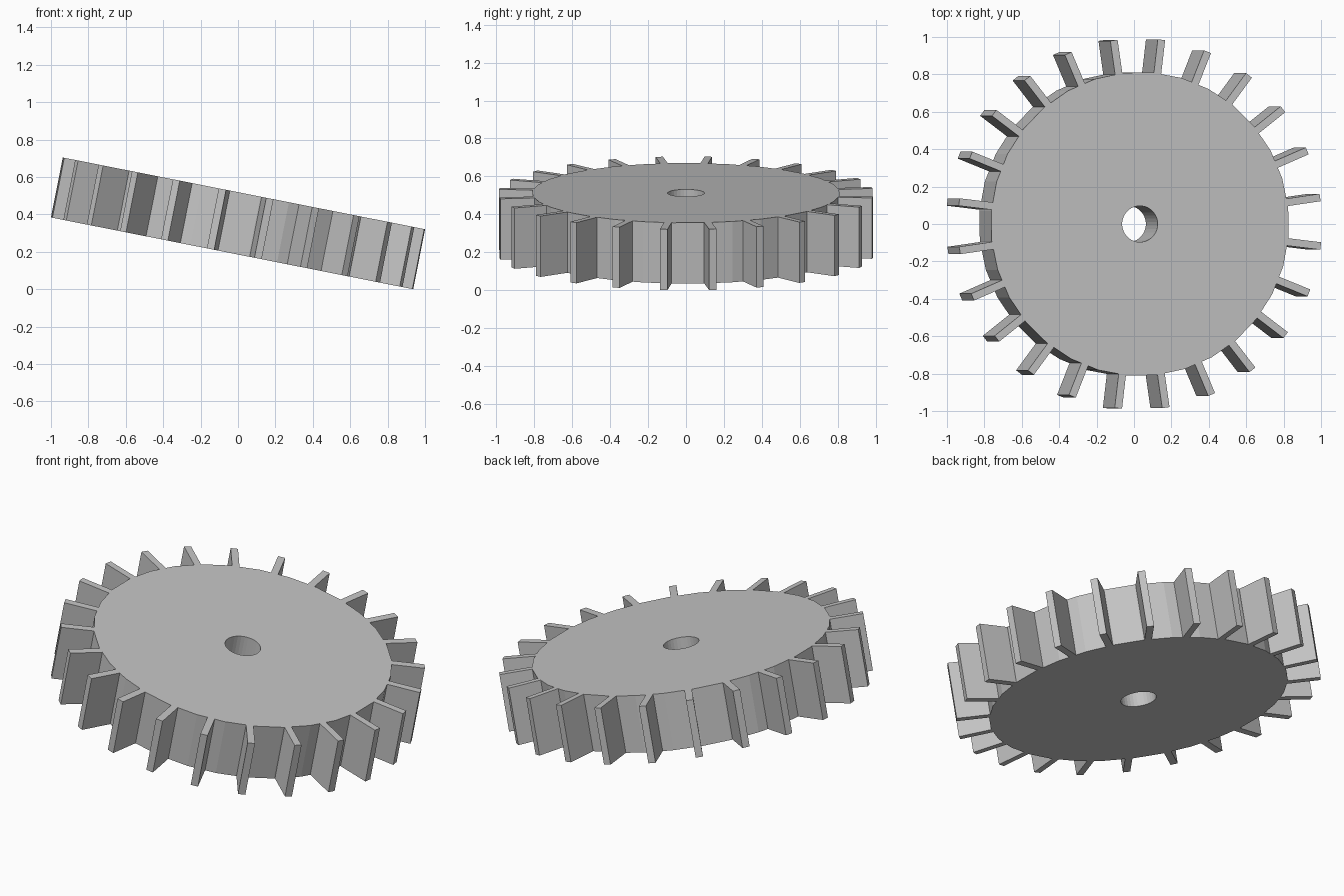
import bpy, bmesh
from math import pi, radians, cos, sin
from mathutils import Matrix

TEETH = 24
THICK = 0.327
DISC_R, TIP_R, HOLE_R = 0.813, 0.992, 0.097
TURN = radians(0.7)

old = bpy.data.objects.get("Cube")
if old:
    bpy.data.objects.remove(old, do_unlink=True)

grey = bpy.data.materials.new("plain grey")
grey.use_nodes = True
colour = (0.55, 0.55, 0.55, 1)
grey.diffuse_color = colour
grey.node_tree.nodes["Principled BSDF"].inputs["Base Color"].default_value = colour

# Whole wheel leans down toward +x
place = Matrix.Translation((0, 0, 0.352)) @ Matrix.Rotation(radians(11.2), 4, 'Y') @ Matrix.Rotation(TURN, 4, 'Z')


def make_object(name, bm):
    bmesh.ops.recalc_face_normals(bm, faces=bm.faces)
    mesh = bpy.data.meshes.new(name)
    bm.to_mesh(mesh)
    bm.free()
    mesh.materials.append(grey)
    obj = bpy.data.objects.new(name, mesh)
    bpy.context.collection.objects.link(obj)
    obj.matrix_world = place
    return obj


def ring(bm, radius, z, sides=32):
    angles = [(i + 0.5) * 2 * pi / sides for i in range(sides)]
    return [bm.verts.new((radius * cos(a), radius * sin(a), z)) for a in angles]


# Disc with a bore: four rings joined into a closed tube
bm = bmesh.new()
loops = [ring(bm, r, z) for r, z in ((DISC_R, -THICK / 2), (DISC_R, THICK / 2),
                                     (HOLE_R, THICK / 2), (HOLE_R, -THICK / 2))]
for a, b in zip(loops, loops[1:] + loops[:1]):
    for i in range(len(a)):
        j = (i + 1) % len(a)
        bm.faces.new((a[i], a[j], b[j], b[i]))
make_object("wheel_disc", bm)

# Radial teeth, flush with both disc faces
bm = bmesh.new()
root = DISC_R - 0.01
for i in range(TEETH):
    shape = (Matrix.Rotation((i + 0.5) * 2 * pi / TEETH, 4, 'Z')
             @ Matrix.Translation(((root + TIP_R) / 2, 0, 0))
             @ Matrix.Diagonal((TIP_R - root, 0.04, THICK, 1)))
    bmesh.ops.create_cube(bm, size=1, matrix=shape)
make_object("wheel_teeth", bm)
